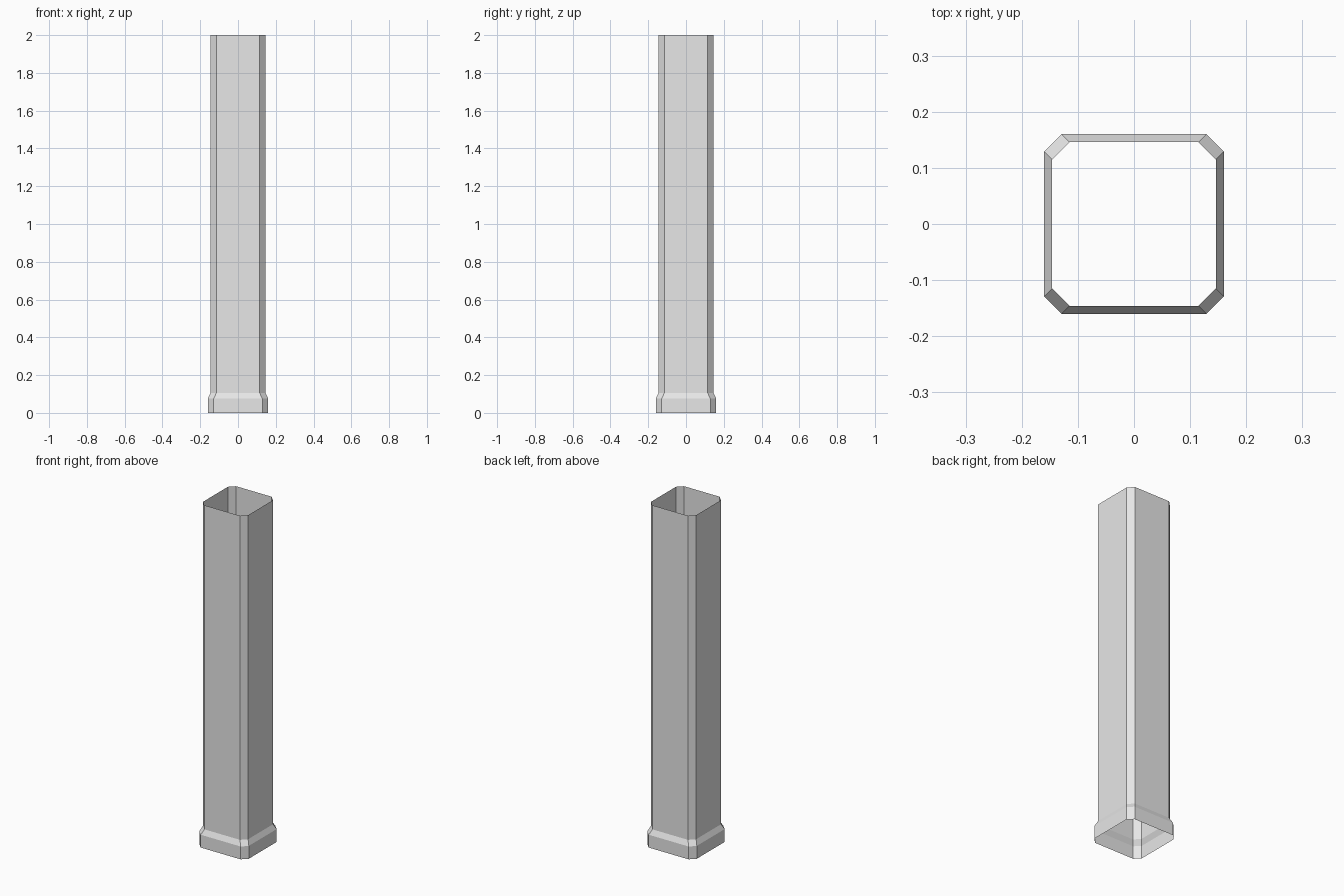
import bpy
import bmesh

cube = bpy.data.objects.get("Cube")
if cube:
    bpy.data.objects.remove(cube)

# Plain grey paint
grey = bpy.data.materials.new("light grey")
grey.use_nodes = True
colour = (0.8, 0.8, 0.8, 1)
grey.diffuse_color = colour
grey.node_tree.nodes["Principled BSDF"].inputs["Base Color"].default_value = colour


def ring(bm, half, flat, z):
    """Square outline with cut corners, counter-clockwise from the right side."""
    corners = []
    x, y = 1, 0
    for _ in range(4):
        for side in (-flat, flat):
            corners.append(bm.verts.new((x * half - y * side, y * half + x * side, z)))
        x, y = -y, x
    return corners


def open_tube(name, levels):
    """Thin open-ended shell through a stack of (half width, half flat, height)."""
    bm = bmesh.new()
    rings = [ring(bm, *level) for level in levels]
    for low, high in zip(rings, rings[1:]):
        for i in range(len(low)):
            j = (i + 1) % len(low)
            bm.faces.new((low[i], low[j], high[j], high[i]))
    mesh = bpy.data.meshes.new(name)
    bm.to_mesh(mesh)
    bm.free()
    mesh.materials.append(grey)
    obj = bpy.data.objects.new(name, mesh)
    bpy.context.collection.objects.link(obj)
    return obj


# Wide foot, sloped shoulder and tall shaft in one shell
open_tube("square_column", [
    (0.16, 0.129, 0),
    (0.16, 0.129, 0.075),
    (0.146, 0.115, 0.105),
    (0.146, 0.115, 2),
])
